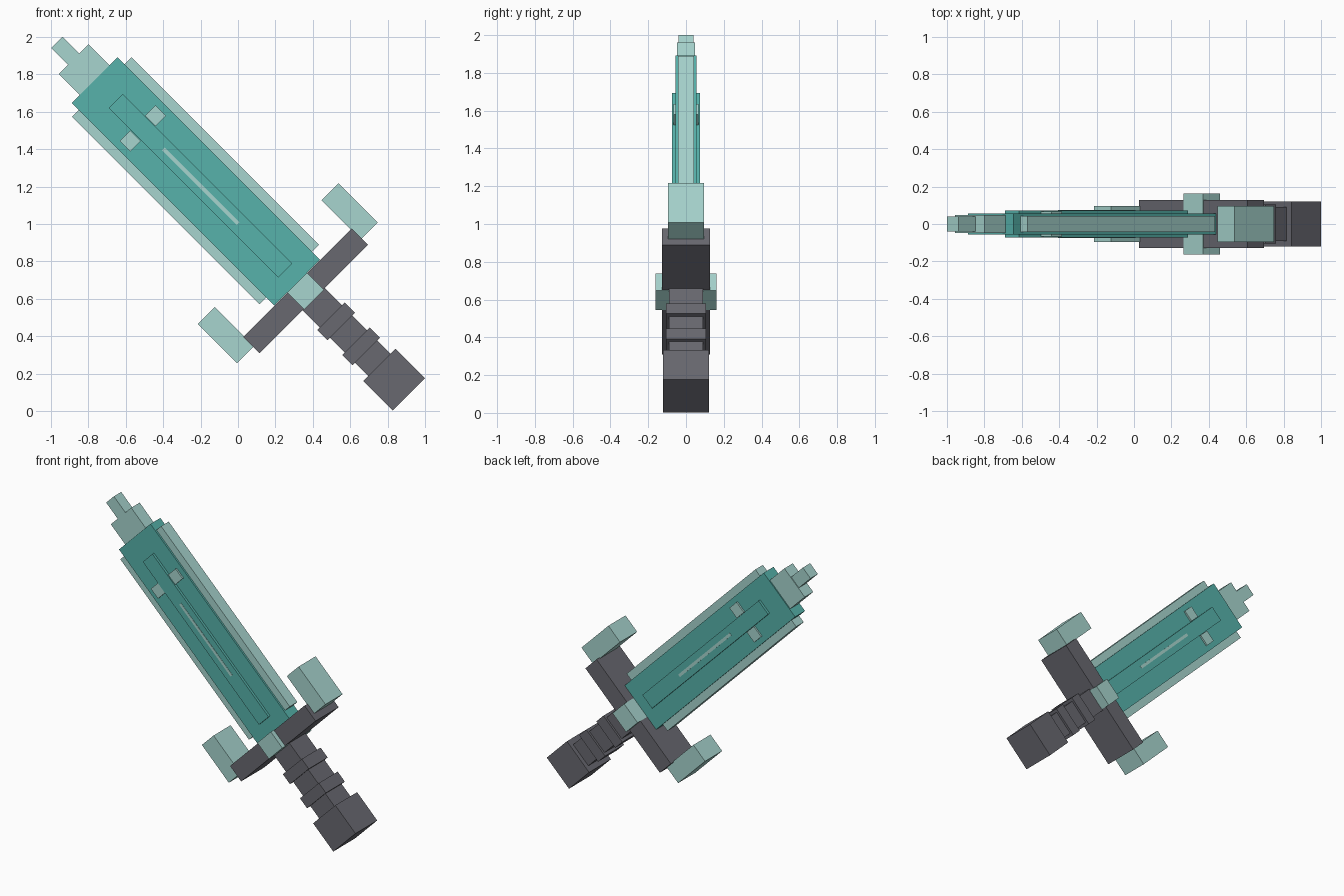
import bpy
from math import radians, sqrt
from mathutils import Matrix, Vector

cube = bpy.data.objects.get("Cube")
if cube:
    bpy.data.objects.remove(cube, do_unlink=True)


def material(name, srgb):
    linear = [((c + 0.055) / 1.055) ** 2.4 for c in srgb] + [1.0]
    mat = bpy.data.materials.new(name)
    mat.use_nodes = True
    mat.diffuse_color = linear
    mat.node_tree.nodes["Principled BSDF"].inputs["Base Color"].default_value = linear
    return mat


teal = material("teal", (0.34, 0.70, 0.67))
aqua = material("pale aqua", (0.655, 0.835, 0.81))
grey = material("dark grey", (0.41, 0.41, 0.44))

# The sword leans 45 degrees; lengths are laid out on its diagonal, then scaled
MIDDLE = 1.003
LEAN = Matrix.Rotation(radians(-45), 4, 'Y') @ Matrix.Scale(1 / sqrt(2), 4)


def block(name, mat, low, high, half_width, half_depth, offset=0.0):
    """Box from low to high along the sword; half_depth is in final units."""
    bpy.ops.mesh.primitive_cube_add(size=2)
    obj = bpy.context.object
    obj.name = obj.data.name = name
    size = Vector((half_width, half_depth * sqrt(2), (high - low) / 2))
    place = Vector((MIDDLE + offset, 0, (low + high) / 2))
    obj.data.transform(LEAN @ Matrix.Translation(place) @ Matrix.Diagonal(size).to_4x4())
    obj.data.materials.append(mat)
    return obj


# Blade with its cutting edges and stepped tip
block("blade", teal, 0.37, 2.535, 0.245, 0.055)
block("blade_edges", aqua, 0.455, 2.46, 0.318, 0.042)
block("tip_base", aqua, 2.5, 2.76, 0.159, 0.047)
block("tip_point", aqua, 2.74, 2.94, 0.06, 0.041)

# Raised ridge and inlays, showing on both faces
block("blade_ridge", teal, 0.50, 2.31, 0.075, 0.073)
block("ridge_line", aqua, 1.0, 1.8, 0.014, 0.075)

# Crossguard, centre gem and paired details
block("crossguard", grey, 0.195, 0.367, 0.58, 0.128)
block("guard_gem", aqua, 0.19, 0.37, 0.105, 0.162)
for side, sign in (("left", 1), ("right", -1)):
    block(side + "_guard_horn", aqua, 0.26, 0.68, 0.091, 0.095, sign * 0.662)
    block(side + "_blade_stud", aqua, 1.965, 2.075, 0.057, 0.067, sign * 0.135)

# Grip, rings and pommel
block("grip", grey, -0.54, 0.22, 0.118, 0.09)
for name, low in (("upper_grip_ring", -0.10), ("lower_grip_ring", -0.367)):
    block(name, grey, low, low + 0.11, 0.147, 0.105)
block("pommel", grey, -0.824, -0.51, 0.173, 0.121)
